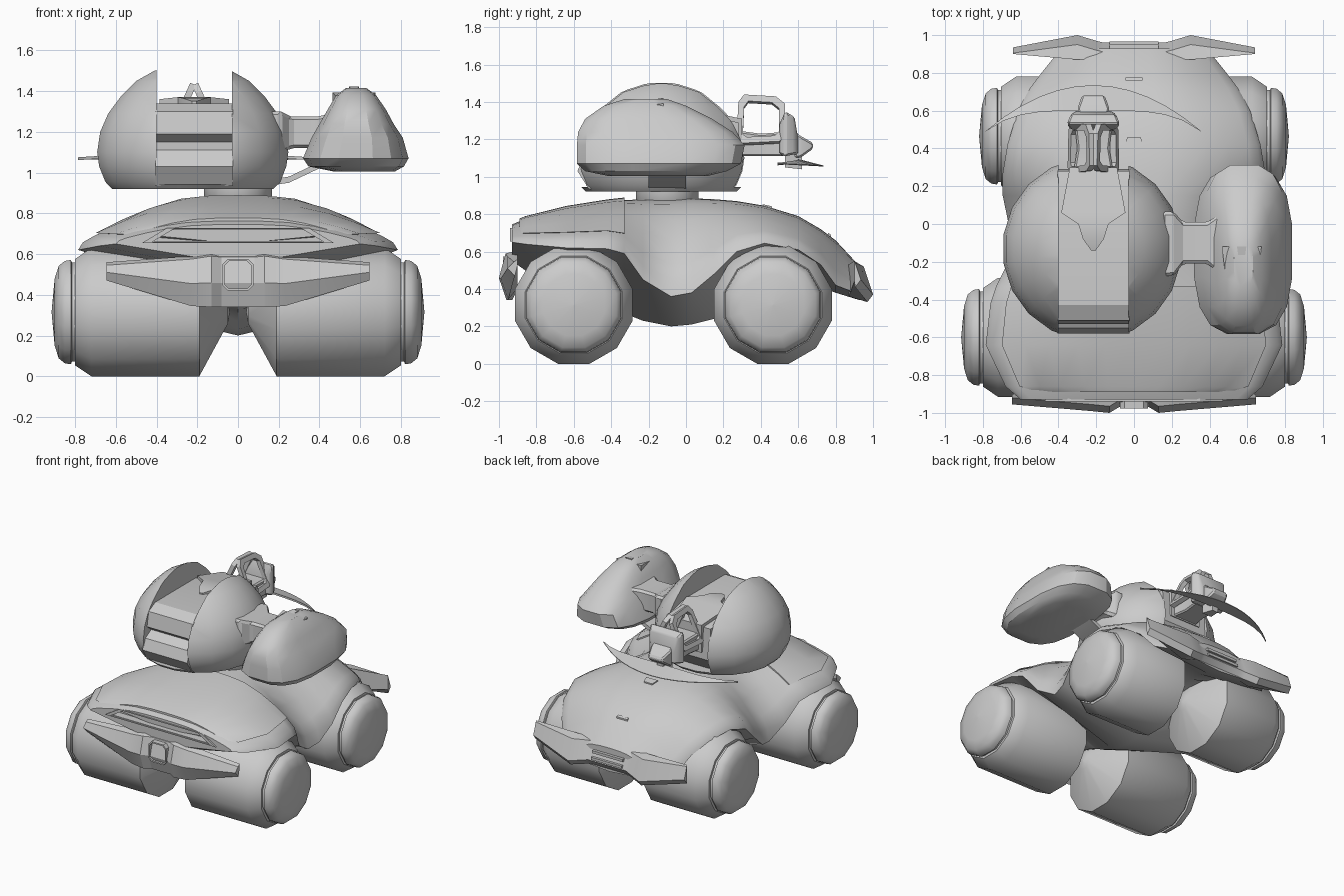
import bpy, bmesh, math
from mathutils import Vector

if "Cube" in bpy.data.objects:
    bpy.data.objects.remove(bpy.data.objects["Cube"])


def finish(ob, angle=35, bevel=0):
    bpy.ops.object.select_all(action='DESELECT')
    bpy.context.view_layer.objects.active = ob
    ob.select_set(True)
    if bevel:
        m = ob.modifiers.new('bevel', 'BEVEL')
        m.width, m.segments, m.limit_method = bevel, 1, 'ANGLE'
        bpy.ops.object.modifier_apply(modifier=m.name)
    bpy.ops.object.shade_smooth_by_angle(angle=math.radians(angle))
    return ob


def loft(name, rings, cyclic=False, angle=35, bevel=0):
    """Skin a list of equal closed loops; caps the ends unless cyclic."""
    bm = bmesh.new()
    vs = [[bm.verts.new(p) for p in r] for r in rings]
    n = len(vs[0])
    for a, b in zip(vs, vs[1:] + vs[:1] if cyclic else vs[1:]):
        for i in range(n):
            bm.faces.new((a[i], a[(i + 1) % n], b[(i + 1) % n], b[i]))
    if not cyclic:
        bm.faces.new(vs[0])
        bm.faces.new(vs[-1])
    bmesh.ops.remove_doubles(bm, verts=bm.verts, dist=1e-5)
    bmesh.ops.recalc_face_normals(bm, faces=bm.faces)
    me = bpy.data.meshes.new(name)
    bm.to_mesh(me)
    bm.free()
    ob = bpy.data.objects.new(name, me)
    bpy.context.collection.objects.link(ob)
    return finish(ob, angle, bevel)


def boxloft(name, axis, stations, bevel=0):
    """Rectangular sections (t, a0, a1, b0, b1) along an axis."""
    rings = []
    for t, a0, a1, b0, b1 in stations:
        q = [(a0, b0), (a1, b0), (a1, b1), (a0, b1)]
        rings.append([(t, a, b) if axis == 'x' else (a, t, b) if axis == 'y' else (a, b, t) for a, b in q])
    return loft(name, rings, angle=25, bevel=bevel)


def mirrored(st):
    return [(-s[0],) + s[1:] for s in reversed(st)] + st


def frame(name, pts, k, d):
    """Closed picture-frame shape."""
    P = [Vector(p) for p in pts]
    c = sum(P, Vector()) / len(P)
    Q = [c + (p - c) * k for p in P]
    d = Vector(d)
    return loft(name, [P, Q, [q + d for q in Q], [p + d for p in P]], cyclic=True, angle=30)


def cut(ob, cutter):
    m = ob.modifiers.new('cut', 'BOOLEAN')
    m.operation, m.solver, m.object = 'DIFFERENCE', 'EXACT', cutter
    bpy.ops.object.select_all(action='DESELECT')
    bpy.context.view_layer.objects.active = ob
    ob.select_set(True)
    bpy.ops.object.modifier_apply(modifier=m.name)
    bpy.data.objects.remove(cutter)
    finish(ob)


# wheels: twelve-sided lathes along x with cone-shaped inner ends and domed hub caps
WHEEL = [(.04, .001), (.05, .06), (.19, .326), (.72, .326), (.80, .27), (.80, .252), (.815, .252),
         (.82, .265), (.85, .26), (.88, .235), (.9, .17), (.915, .001)]
for label, y, dx in (('front', -.6, 0), ('rear', .465, -.095)):
    for side, s in (('right', 1), ('left', -1)):
        rings = []
        for i, (x, r) in enumerate(WHEEL):
            x = x + dx if i > 2 else x
            rings.append([(s * x, y + r * math.sin((k + .5) * math.pi / 6),
                           .315 + r * math.cos((k + .5) * math.pi / 6)) for k in range(12)])
        loft(f'{label}_wheel_{side}', rings, angle=42)

# body shell: stations of (y, half width, top z, edge z, keel z)
PROF = [(0, 1), (.2, .99), (.385, .94), (.58, .78), (.74, .58), (.9, .33), (.97, .18), (1, 0)]
BODY = [(-.93, .60, .745, .65, .55), (-.86, .68, .775, .64, .5), (-.64, .785, .83, .62, .4),
        (-.42, .76, .865, .615, .32), (-.33, .73, .875, .59, .27), (-.23, .68, .88, .45, .23),
        (-.08, .65, .885, .36, .2), (.03, .67, .885, .38, .21), (.15, .695, .88, .48, .24),
        (.27, .695, .87, .6, .31), (.42, .67, .845, .645, .4), (.6, .615, .79, .61, .42),
        (.72, .55, .72, .53, .41), (.8, .49, .66, .42, .38), (.93, .385, .52, .37, .34)]


def section(st, prof, dz=0, keel=None):
    y, w, top, ez, kz = st
    half = [(w * fx, ez + (top - ez) * fz + dz) for fx, fz in prof]
    return ([(-x, y, z) for x, z in reversed(half[1:])] + [(x, y, z) for x, z in half]
            + [(0, y, kz if keel is None else half[-1][1] - keel)])


body = loft('body_shell', [section(s, PROF) for s in BODY])

# front grille recess and its frame
G = [(-.47, .655), (.47, .655), (.35, .727), (-.35, .727)]
cut(body, loft('grille_cutter', [[(x * .92, y, .69 + (z - .69) * .75) for x, z in G] for y in (-1, -.87)]))
frame('grille_frame', [(x, -.94, z) for x, z in G], .9, (0, .02, 0))

# raised hood panel following the shell
hood = [(-.89, .56, .763, .648, 0)] + [(s[0], s[1] * .99) + s[2:] for s in BODY[1:5]]
loft('hood_panel', [section(s, PROF[:6], .014, .05) for s in hood])


# front bumper, with centre pad and square ring
def bumper_ring(x, yf, zb, zt, yb=-.9):
    zm = zb + (zt - zb) * .45
    return [(x, yb, zt), (x, yf + .035, zt - .015), (x, yf, zm), (x, yf + .04, zb), (x, yb, zb + .06)]


BF = [(.08, -.97, .34, .6), (.13, -1.0, .34, .605), (.23, -.99, .345, .59), (.645, -.955, .47, .56)]
loft('front_bumper', [bumper_ring(*b) for b in mirrored(BF)], angle=20)
O = [(-.05, .575), (.05, .575), (.075, .55), (.075, .445), (.05, .42), (-.05, .42), (-.075, .445), (-.075, .55)]
frame('front_bumper_ring', [(x, -.978, z) for x, z in O], .87, (0, .04, 0))

# rear bumper wing with slanted face and vent
BR = [(.16, .96, .36, .525), (.2, .97, .35, .525), (.3, 1.0, .33, .52), (.64, .935, .41, .54)]
loft('rear_bumper', [[(x, .87 if x * x < .2 else .9, zt + .01), (x, max(yf - .05, .905), zt), (x, yf, zb + .04),
                      (x, yf - .03, zb), (x, .87 if x * x < .2 else .9, zb + .03)]
                     for x, yf, zb, zt in mirrored(BR)], angle=20)
for i in range(2):
    y, z = .955 - i * .015, .41 + i * .045
    boxloft('rear_vent_slat', 'x', [(s * .13, y - .03, y + .012, z, z + .02) for s in (-1, 1)])
boxloft('rear_deck_hatch', 'y', [(.41, -.05, .05, .8, .853), (.46, -.035, .035, .8, .842)])
boxloft('rear_deck_slit', 'y', [(.76, -.045, .045, .66, .7), (.775, -.045, .045, .66, .69)])


def lathe_z(name, prof, cx, cy, n, sy=1):
    return loft(name, [[(cx + r * math.cos((k + .5) * 2 * math.pi / n),
                         cy + r * sy * math.sin((k + .5) * 2 * math.pi / n), z)
                        for k in range(n)] for r, z in prof])


# turret neck and split round head
lathe_z('turret_neck', [(.15, .85), (.17, .88), (.17, .94)], 0, -.1, 16)
HX, HY = -.222, -.132
head = lathe_z('turret_head', [(.4, .92), (.435, .955), (.465, 1.03), (.475, 1.1), (.46, 1.2), (.42, 1.29),
                               (.36, 1.37), (.28, 1.45), (.19, 1.5), (.09, 1.525), (.001, 1.53)], HX, HY, 20, 1.02)
cut(head, boxloft('slot_cutter', 'y', [(-.8, -.4, -.03, .945, 1.7), (.6, -.4, -.03, .945, 1.7)]))

# core block in the slot with two front bulges
CORE = [(.05, 1.34), (-.43, 1.34), (-.51, 1.3), (-.53, 1.19), (-.48, 1.15), (-.55, 1.11), (-.58, 1.03),
        (-.52, .935), (.2, .935), (.29, 1.05), (.28, 1.29)]
loft('turret_core', [[(x, y, z) for y, z in CORE] for x in (-.405, -.025)], angle=25)

# rear gun: spine, barrel, collar and tip
GX = -.215


def gun(name, st, bevel=.01):
    boxloft(name, 'y', [(y, GX - h, GX + h, a, b) for y, h, a, b in st], bevel)


gun('gun_spine', [(-.14, .012, 1.3, 1.35), (-.08, .055, 1.3, 1.365), (.0, .08, 1.28, 1.37),
                  (.06, .17, 1.2, 1.36), (.3, .125, 1.1, 1.31)], 0)
gun('gun_barrel', [(.25, .11, 1.11, 1.25), (.4, .085, 1.11, 1.23), (.53, .1, 1.11, 1.24)])
gun('gun_collar', [(.5, .12, 1.12, 1.28), (.53, .14, 1.11, 1.35), (.58, .12, 1.12, 1.32), (.6, .09, 1.12, 1.2)])
gun('gun_tip', [(.58, .075, 1.1, 1.25), (.61, .085, 1.1, 1.22), (.68, .06, 1.15, 1.18)])

# A-shaped pair of window frames above the gun
W = [(.27, 1.2), (.28, 1.4), (.31, 1.44), (.48, 1.43), (.53, 1.39), (.53, 1.22), (.5, 1.19), (.3, 1.18)]
for s in (-1, 1):
    frame('gun_window_frame', [(GX + s * (.015 + (1.45 - z) * .45), y, z) for y, z in W], .74, (-s * .03, 0, -.012))

# thin crescent blade behind the turret, with its bracket
blade = []
for i in range(13):
    u = (i - 6) / 6
    yo, yi = .735 - .243 * u * u, .6 - .11 * u ** 4
    x, zi = GX + .57 * u, 1.095 - .02 * u * u
    zo = 1.06 + .012 * u * u
    blade.append([(x, yi, zi), (x, yo, zo), (x, yo, zo - .005), (x, yi, zi - .014)])
loft('rear_blade', blade)
gun('blade_bracket', [(.53, .04, 1.05, 1.13), (.62, .025, 1.04, 1.12)], 0)

# arm joining the head to the side pod
boxloft('pod_arm', 'x', [(.15, -.275, .065, 1.09, 1.3), (.21, -.275, .065, 1.09, 1.3), (.26, -.21, .01, 1.12, 1.275),
                         (.39, -.21, .01, 1.12, 1.275), (.46, -.27, .06, 1.08, 1.29)], .015)
boxloft('pod_strut', 'x', [(.15, -.2, 0, .935, .965), (.25, -.2, 0, .95, .98), (.44, -.2, 0, 1.04, 1.07)])

# side pod: stacked rounded outlines (z, x centre, half width, y min, y max)
POD = [(1.005, .62, .15, -.42, .12), (1.03, .58, .235, -.54, .22), (1.07, .578, .26, -.585, .295),
       (1.17, .585, .225, -.585, .315), (1.24, .582, .182, -.578, .25), (1.31, .583, .143, -.54, .14),
       (1.38, .58, .098, -.44, .0), (1.415, .58, .05, -.33, -.1)]
rings = []
for z, cx, h, y0, y1 in POD:
    ring = []
    for k in range(16):
        c, s = math.cos((k + .5) * math.pi / 8), math.sin((k + .5) * math.pi / 8)
        e = .7
        ring.append((cx + h * math.copysign(abs(c) ** e, c) * 1.01,
                     (y0 + y1) / 2 + (y1 - y0) / 2 * math.copysign(abs(s) ** e, s) * 1.01, z))
    rings.append(ring)
loft('side_pod', rings, angle=30)

# three-pronged clasp on the pod roof
for dx, y1 in ((-.08, -.29), (0, -.26), (.08, -.29)):
    z = 1.37 if dx else 1.4
    boxloft('pod_prong', 'y', [(-.12, .57 + dx - .025, .57 + dx + .025, z - .04, z + .022),
                               (y1, .57 + dx - .004, .57 + dx + .004, z - .02, z)])
